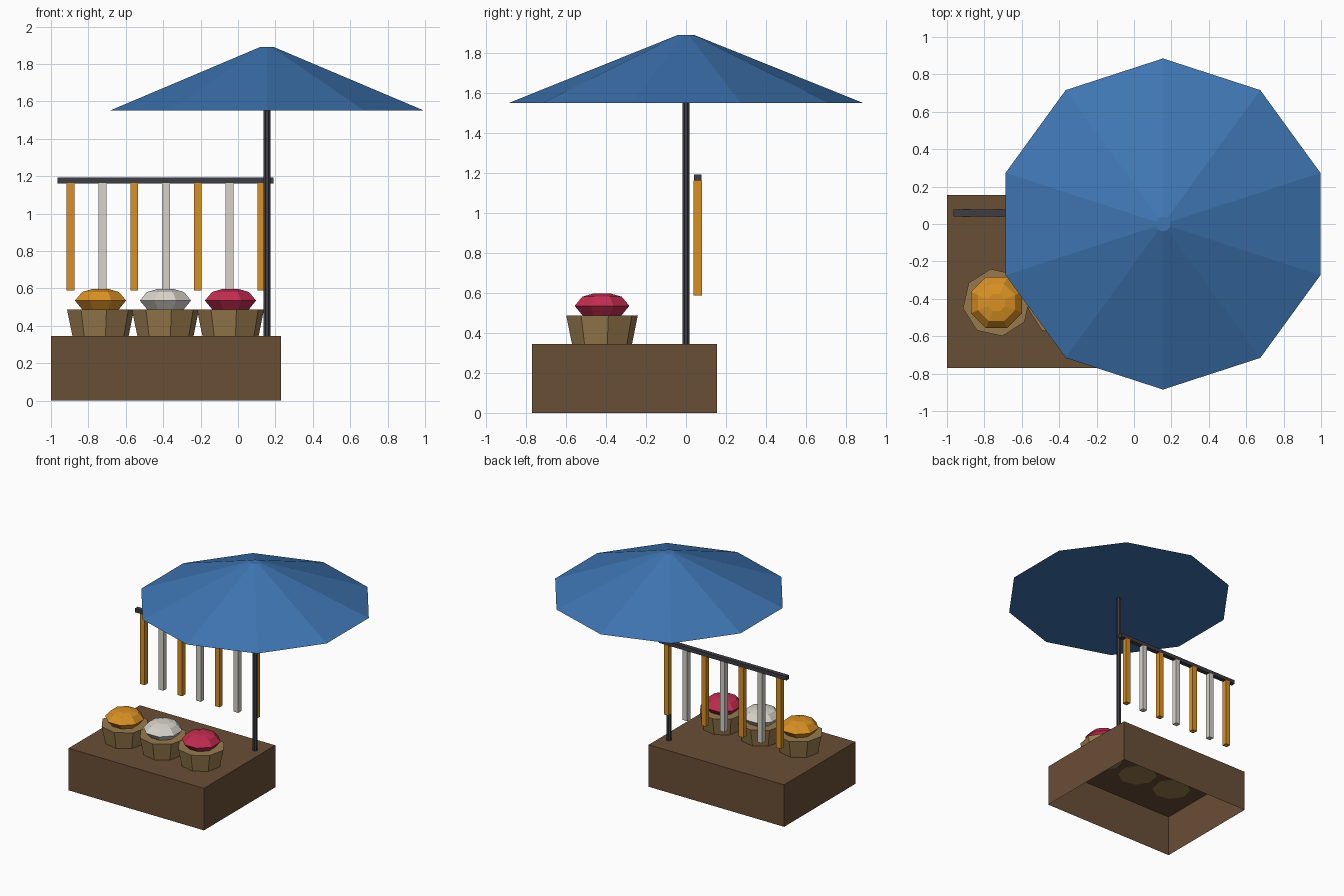
import bpy
import bmesh
from math import cos, sin, radians, tau

cube = bpy.data.objects.get("Cube")
if cube:
    bpy.data.objects.remove(cube, do_unlink=True)


def material(name, r, g, b):
    """Flat material from 0-255 display values, stored as linear."""
    def lin(c):
        c /= 255
        return c / 12.92 if c < 0.04045 else ((c + 0.055) / 1.055) ** 2.4
    colour = (lin(r), lin(g), lin(b), 1)
    mat = bpy.data.materials.new(name)
    mat.use_nodes = True
    mat.diffuse_color = colour
    mat.node_tree.nodes["Principled BSDF"].inputs["Base Color"].default_value = colour
    return mat


BROWN = material("brown wood", 105, 78, 54)
TAN = material("tan basket", 152, 122, 77)
BLUE = material("blue canvas", 62, 117, 178)
DARK = material("dark metal", 62, 61, 68)
GOLD = material("gold", 218, 145, 36)
SILVER = material("silver", 215, 211, 202)
RED = material("ruby red", 194, 44, 80)


def finish(name, bm, mat):
    bmesh.ops.recalc_face_normals(bm, faces=bm.faces)
    mesh = bpy.data.meshes.new(name)
    bm.to_mesh(mesh)
    bm.free()
    mesh.materials.append(mat)
    obj = bpy.data.objects.new(name, mesh)
    bpy.context.collection.objects.link(obj)
    return obj


def box(name, low, high, mat, open_bottom=False):
    bm = bmesh.new()
    bmesh.ops.create_cube(bm, size=1)
    for v in bm.verts:
        v.co = [a + (b - a) * (c + 0.5) for a, b, c in zip(low, high, v.co)]
    bmesh.ops.recalc_face_normals(bm, faces=bm.faces)
    if open_bottom:
        base = [f for f in bm.faces if f.normal.z < -0.9]
        bmesh.ops.delete(bm, geom=base, context="FACES")
    return finish(name, bm, mat)


def turned(name, x, y, profile, sides, turn, mat):
    """Closed faceted solid from (radius, height) rings."""
    bm = bmesh.new()
    rings = []
    for r, z in profile:
        angles = [radians(turn) + tau * i / sides for i in range(sides)]
        rings.append([bm.verts.new((x + r * cos(a), y + r * sin(a), z)) for a in angles])
    for lower, upper in zip(rings, rings[1:]):
        for i in range(sides):
            j = (i + 1) % sides
            bm.faces.new((lower[i], lower[j], upper[j], upper[i]))
    bm.faces.new(rings[0])
    bm.faces.new(rings[-1])
    return finish(name, bm, mat)


# Hollow counter, open underneath
TOP = 0.345
box("counter", (-1, -0.77, 0), (0.23, 0.155, TOP), BROWN, open_bottom=True)

# Parasol
POLE_X = 0.155
turned("parasol_pole", POLE_X, 0, [(0.019, TOP), (0.019, 1.56)], 8, 22.5, DARK)
turned("parasol_canopy", POLE_X, 0, [(0.885, 1.55), (0.04, 1.89)], 10, 90, BLUE)

# Baskets, each holding a cut gem
GEM = [(0.105, 0.487), (0.148, 0.535), (0.107, 0.581), (0.05, 0.596)]
for label, x, mat in (("gold", -0.735, GOLD), ("silver", -0.388, SILVER), ("red", -0.04, RED)):
    turned(label + "_basket", x, -0.42, [(0.152, TOP - 0.002), (0.182, 0.488)], 8, 10, TAN)
    turned(label + "_gem", x, -0.42, GEM, 8, 22.5, mat)

# Hanging rail with alternating strips
box("rail", (-0.965, 0.04, 1.162), (0.19, 0.077, 1.193), DARK)
for i in range(7):
    x = -0.895 + 0.17 * i
    box(f"hanging_strip_{i + 1}", (x - 0.021, 0.037, 0.588), (x + 0.021, 0.079, 1.163),
        SILVER if i % 2 else GOLD)
